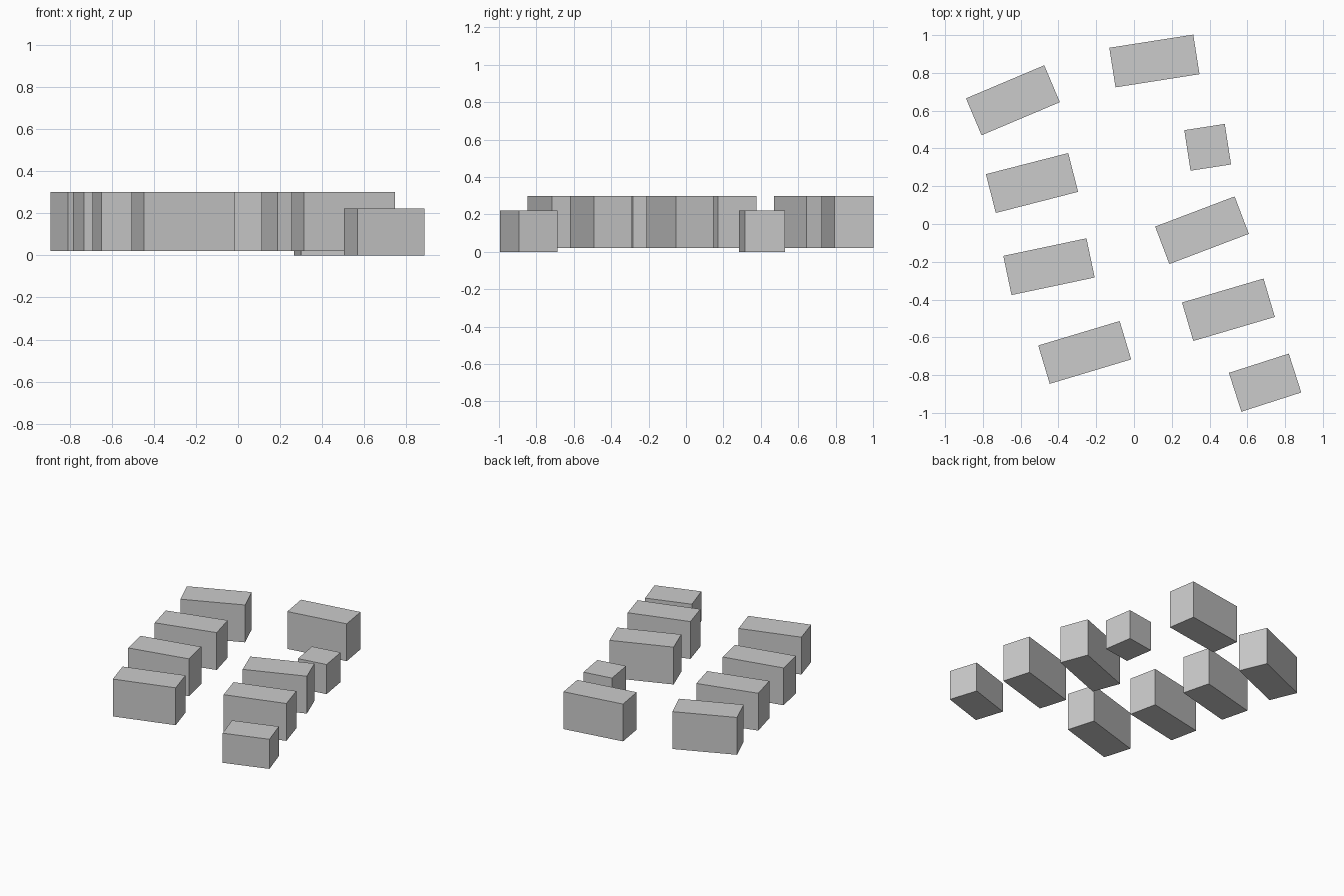
import bpy
import bmesh
from math import radians
from mathutils import Matrix

cube = bpy.data.objects.get("Cube")
if cube:
    bpy.data.objects.remove(cube, do_unlink=True)

grey = bpy.data.materials.new("plain_grey")
grey.use_nodes = True
colour = (0.6, 0.6, 0.6, 1)
grey.diffuse_color = colour
grey.node_tree.nodes["Principled BSDF"].inputs["Base Color"].default_value = colour


def block(name, x, y, angle, size, base):
    """Box resting at height base, turned about z."""
    bm = bmesh.new()
    bmesh.ops.create_cube(bm, size=1, matrix=Matrix.Diagonal((*size, 1)))
    mesh = bpy.data.meshes.new(name)
    bm.to_mesh(mesh)
    bm.free()
    mesh.materials.append(grey)
    ob = bpy.data.objects.new(name, mesh)
    ob.location = (x, y, base + size[2] / 2)
    ob.rotation_euler.z = radians(angle)
    bpy.context.collection.objects.link(ob)


# Tall blocks: right row, then back and left row
LONG = (0.45, 0.212, 0.28)
for name, x, y, angle in (
    ("right_block_back", -0.641, 0.655, 22.9),
    ("right_block_upper", -0.54, 0.217, 14.4),
    ("right_block_lower", -0.45, -0.226, 11.9),
    ("right_block_front", -0.261, -0.68, 16.7),
    ("back_block", 0.108, 0.863, 8.9),
    ("left_block_middle", 0.36, -0.033, 20.8),
    ("left_block_lower", 0.5, -0.454, 16.4),
):
    block(name, x, y, angle, LONG, 0.02)

# Lower blocks standing on the ground
block("left_block_front", 0.694, -0.84, 17.8, (0.333, 0.216, 0.222), 0)
block("small_square_block", 0.39, 0.406, 8.8, (0.217, 0.217, 0.222), 0)
